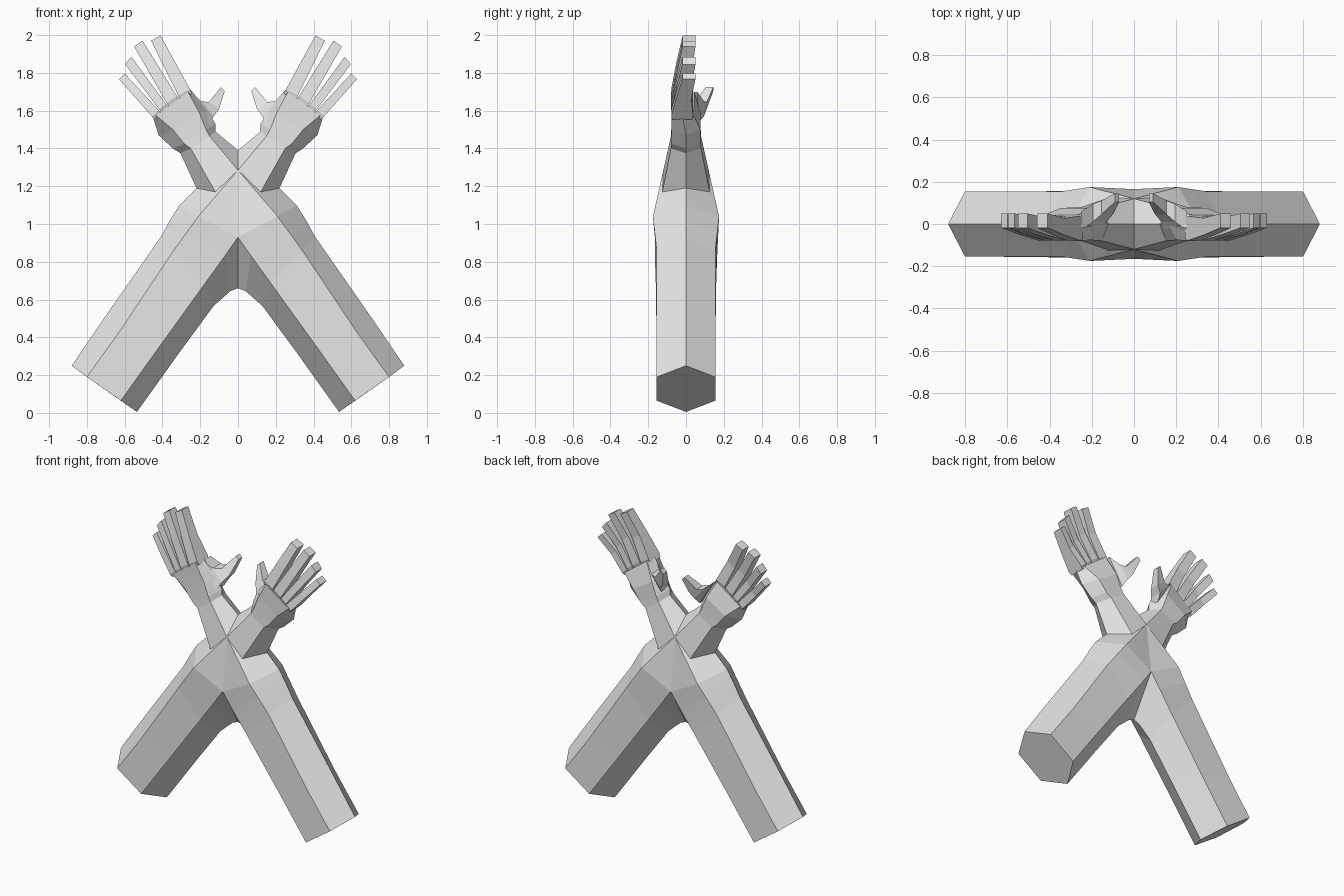
import bpy, bmesh

if "Cube" in bpy.data.objects:
    bpy.data.objects.remove(bpy.data.objects["Cube"])

skin = bpy.data.materials.new("plain grey")
skin.diffuse_color = (0.8, 0.8, 0.8, 1)
skin.use_nodes = True
skin.node_tree.nodes["Principled BSDF"].inputs["Base Color"].default_value = skin.diffuse_color


def make_object(name, faces):
    """Build the given faces on the right side and mirrored on the left."""
    bm = bmesh.new()
    for side in (1, -1):
        for face in faces:
            bm.faces.new([bm.verts.new((side * x, y, z)) for x, y, z in face])
    bmesh.ops.remove_doubles(bm, verts=bm.verts, dist=0.0005)
    bmesh.ops.recalc_face_normals(bm, faces=bm.faces)
    mesh = bpy.data.meshes.new(name)
    bm.to_mesh(mesh)
    bm.free()
    mesh.materials.append(skin)
    bpy.context.collection.objects.link(bpy.data.objects.new(name, mesh))


def loft(rings):
    """Side faces between successive rings."""
    faces = []
    for a, b in zip(rings, rings[1:]):
        n = len(a)
        for i in range(n):
            j = (i + 1) % n
            faces.append([a[i], a[j], b[j], b[i]])
    return faces


def hexagon(outer, outer_edge, inner_edge, inner, depth_outer, depth_inner, shift=0):
    """Six-sided limb section, from its outer ridge round to its inner ridge."""
    (ox, oz), (px, pz), (qx, qz), (ix, iz) = outer, outer_edge, inner_edge, inner
    return [(ox, shift, oz), (px, shift - depth_outer, pz), (qx, shift - depth_inner, qz),
            (ix, shift, iz), (qx, shift + depth_inner, qz), (px, shift + depth_outer, pz)]


def box_ring(a, b, front, back):
    """Four-sided finger section between two points in the front plane."""
    return [(a[0], front, a[1]), (b[0], front, b[1]), (b[0], back, b[1]), (a[0], back, a[1])]


# Thick lower limb, from its cut end up to the crossing
lower = [
    hexagon((.88, .25), (.80, .19), (.62, .065), (.535, .005), .155, .155),
    hexagon((.71, .50), (.62, .44), (.42, .345), (.31, .32), .155, .155),
    hexagon((.41, .93), (.34, .86), (.175, .685), (.13, .565), .155, .16),
    hexagon((.36, 1.02), (.275, .95), (.07, .83), (.04, .645), .165, .165),
    hexagon((.31, 1.10), (.21, 1.04), (0, .93), (0, .66), .175, .165),
]

# Forearm, wrist and palm, from the crossing up to the knuckles
upper = [
    hexagon((.22, 1.19), (.12, 1.17), (0, 1.285), (0, 1.39), .125, .12),
    hexagon((.305, 1.375), (.25, 1.40), (.15, 1.465), (.12, 1.49), .08, .08),
    hexagon((.345, 1.40), (.285, 1.425), (.17, 1.50), (.12, 1.53), .078, .078),
    hexagon((.42, 1.47), (.345, 1.50), (.205, 1.59), (.16, 1.60), .076, .076),
    hexagon((.45, 1.565), (.435, 1.575), (.265, 1.70), (.25, 1.71), .058, .062, -.018),
]

arm_faces = loft(lower) + loft(upper) + [lower[0], upper[-1]]
# Shoulder faces that join the two lofts, front and back
for outer_edge, inner_edge in ((1, 2), (5, 4)):
    top, low = upper[0], lower[-1]
    arm_faces.append([top[inner_edge], low[outer_edge], top[outer_edge]])
    arm_faces.append([top[inner_edge], low[inner_edge], low[outer_edge]])
    arm_faces.append([top[outer_edge], low[outer_edge], low[0], top[0]])
make_object("crossed_arms", arm_faces)

# Fingers: two base corners and two tip corners each
fingers = {
    "index_fingers": ((.25, 1.705), (.312, 1.67), (.41, 1.998), (.46, 1.97)),
    "middle_fingers": ((.318, 1.668), (.372, 1.63), (.505, 1.97), (.55, 1.94)),
    "ring_fingers": ((.375, 1.627), (.412, 1.60), (.565, 1.885), (.597, 1.845)),
    "little_fingers": ((.415, 1.597), (.45, 1.563), (.60, 1.797), (.63, 1.767)),
}
for name, (a, b, c, d) in fingers.items():
    rings = []
    for t, front, back in ((-.05, -.07, .03), (.03, -.078, .038), (.5, -.052, .028), (1, -.018, .05)):
        p = [a[k] + (c[k] - a[k]) * t for k in (0, 1)]
        q = [b[k] + (d[k] - b[k]) * t for k in (0, 1)]
        rings.append(box_ring(p, q, front, back))
    make_object(name, loft(rings) + [rings[0], rings[-1]])

# Thumbs, leaning to the back
thumb = [
    box_ring((.25, 1.70), (.145, 1.53), -.03, .06),
    box_ring((.195, 1.65), (.13, 1.57), .01, .095),
    box_ring((.155, 1.645), (.10, 1.61), .045, .11),
    box_ring((.09, 1.725), (.07, 1.705), .105, .145),
]
make_object("thumbs", loft(thumb) + [thumb[0], thumb[-1]])
